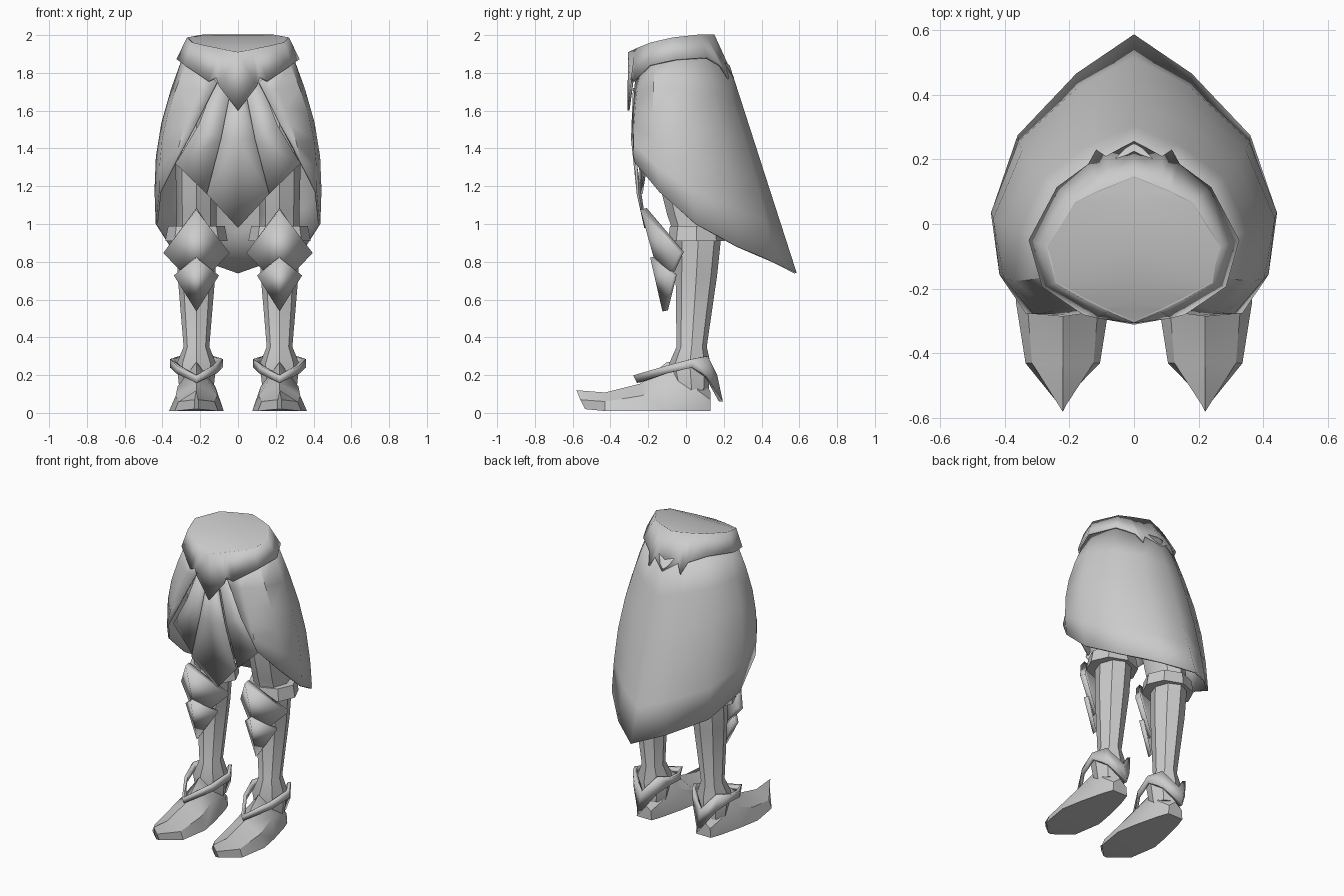
import bpy
import bmesh
from math import sin, cos, pi, radians

old = bpy.data.objects.get("Cube")
if old:
    bpy.data.objects.remove(old, do_unlink=True)

GREY = (0.6, 0.6, 0.6, 1)
mat = bpy.data.materials.new("plain grey")
mat.use_nodes = True
mat.diffuse_color = GREY
mat.node_tree.nodes["Principled BSDF"].inputs["Base Color"].default_value = GREY

LEG_X = 0.22


def loft(name, rings, closed=False, caps=False, thick=0, mirror=True, angle=35):
    """Skin a list of equal-length point rings, then mirror and thicken."""
    bm = bmesh.new()
    rows = [[bm.verts.new(p) for p in ring] for ring in rings]
    n = len(rows[0])
    for a, b in zip(rows, rows[1:]):
        for i in range(n if closed else n - 1):
            j = (i + 1) % n
            bm.faces.new((a[i], a[j], b[j], b[i]))
    if caps:
        bm.faces.new(rows[0])
        bm.faces.new(rows[-1])
    bmesh.ops.remove_doubles(bm, verts=bm.verts, dist=0.0005)
    bmesh.ops.recalc_face_normals(bm, faces=bm.faces)
    mesh = bpy.data.meshes.new(name)
    bm.to_mesh(mesh)
    bm.free()
    mesh.materials.append(mat)
    obj = bpy.data.objects.new(name, mesh)
    bpy.context.collection.objects.link(obj)
    bpy.ops.object.select_all(action="DESELECT")
    obj.select_set(True)
    bpy.context.view_layer.objects.active = obj
    bpy.ops.object.shade_smooth_by_angle(angle=radians(angle))
    if mirror:
        obj.modifiers.new("mirror", "MIRROR").use_clip = True
    if thick:
        shell = obj.modifiers.new("shell", "SOLIDIFY")
        shell.thickness = thick
        shell.offset = 0
    return obj


def oval(z, y, rx, ry, sides=8):
    """Ring with a point at the front, around the leg axis."""
    return [(LEG_X + rx * sin(2 * pi * i / sides), y - ry * cos(2 * pi * i / sides), z)
            for i in range(sides)]


def both_sides(half):
    """Close a half outline, front point to back point, around the leg axis."""
    right = [(LEG_X + x, y, z) for x, y, z in half]
    left = [(LEG_X - x, y, z) for x, y, z in half[-2:0:-1]]
    return right + left


# Waist belt: flared collar with a jagged lower edge
belt_top = [(0, -.3, 1.91), (.08, -.265, 1.925), (.1, -.255, 1.93), (.15, -.23, 1.94),
            (.24, -.18, 1.96), (.265, -.07, 1.985), (.18, .065, 2), (.11, .1, 2),
            (.085, .11, 2), (.065, .118, 2), (0, .145, 2)]
belt_low = [(0, -.305, 1.6), (.1, -.287, 1.73), (.115, -.285, 1.775), (.155, -.275, 1.755),
            (.28, -.19, 1.84), (.32, -.05, 1.87), (.235, .11, 1.88), (.14, .18, 1.84),
            (.115, .225, 1.77), (.085, .205, 1.83), (0, .25, 1.77)]
loft("waist_belt", [belt_top, belt_low], thick=0.012)
loft("waist_cap", [belt_top, [(0, y, z) for x, y, z in belt_top]], angle=15)

# Long skirt wrapping the sides and back: top point, hem point, outward bulge
columns = [
    ((0, .225, 1.84), (0, .58, .74), 0),
    ((.12, .165, 1.87), (.175, .46, .8), .03),
    ((.22, .09, 1.89), (.355, .27, .88), .05),
    ((.285, -.04, 1.89), (.43, .05, 1.0), .06),
    ((.265, -.16, 1.86), (.412, -.14, 1.17), .05),
    ((.17, -.235, 1.81), (.33, -.272, 1.33), .02),
    ((.11, -.265, 1.75), (.22, -.28, 1.53), 0),
]


def skirt_point(top, hem, bulge, t):
    x, y, z = (a + (b - a) * t for a, b in zip(top, hem))
    reach = (x * x + y * y) ** 0.5
    push = 1 + bulge * sin(pi * t) / reach
    return x * push, y * push, z


loft("skirt", [[skirt_point(*c, k / 5) for c in columns] for k in range(6)],
     thick=0.012, angle=40)

# Front cloth: middle panel with a pointed hem and a panel on either side
loft("middle_panel", [[(0, -.275, 1.72), (0, -.285, 1.45), (0, -.215, .98)],
                      [(.04, -.27, 1.7), (.09, -.27, 1.45), (.165, -.255, 1.16)]], thick=0.012)
loft("side_panel", [[(.035, -.25, 1.72), (.09, -.25, 1.45), (.165, -.235, 1.16)],
                    [(.12, -.24, 1.75), (.21, -.24, 1.52), (.33, -.21, 1.32)]], thick=0.012)

# Legs from ankle to hip
loft("leg", [oval(*r) for r in [
    (.12, .03, .09, .09), (.26, .02, .105, .11), (.35, .03, .068, .08),
    (.73, .055, .1, .11), (.92, .065, .105, .12), (1.05, .04, .105, .14),
    (1.25, 0, .11, .15), (1.65, -.02, .11, .15)]], closed=True, caps=True)

# Band around each knee
loft("knee_band", [oval(.99, .055, .15, .14), oval(.91, .055, .165, .15)],
     closed=True, caps=True)


# Folded diamond plates over the knee and shin
def plate(name, width, top, side, low, thick):
    ridge = [(LEG_X, *top), (LEG_X, *low)]
    left, right = ([(LEG_X + s * width, *side)] * 2 for s in (-1, 1))
    loft(name, [left, ridge, right], thick=thick, angle=20)


plate("knee_plate", .165, (-.225, 1.08), (-.025, .85), (-.11, .67), .035)
plate("shin_plate", .11, (-.175, .825), (-.06, .73), (-.11, .54), .03)

# Boots: sections from heel to upturned toe
sections = [
    # y, sole half width, upper half width, upper height, ridge height
    (.13, .055, .05, .07, .11), (.06, .08, .085, .12, .25), (-.1, .12, .1, .14, .27),
    (-.24, .145, .11, .09, .155), (-.43, .115, .095, .06, .108)]
boot = [both_sides([(0, y, .01), (sole, y, .01), (up, y, mid), (0, y, top)])
        for y, sole, up, mid, top in sections]
boot.append(both_sides([(0, -.535, .02), (.012, -.535, .02), (.01, -.56, .07), (0, -.58, .12)]))
loft("boot", boot, closed=True, caps=True)

# Slanted guard around each ankle
guard_top = [(0, -.27, .2), (.095, -.1, .25), (.13, .03, .285), (.085, .11, .3), (0, .155, .2)]
guard_low = [(0, -.25, .16), (.1, -.1, .21), (.13, .03, .24), (.08, .11, .19), (0, .185, .06)]
loft("ankle_guard", [both_sides(guard_top), both_sides(guard_low)], closed=True, thick=0.02)
